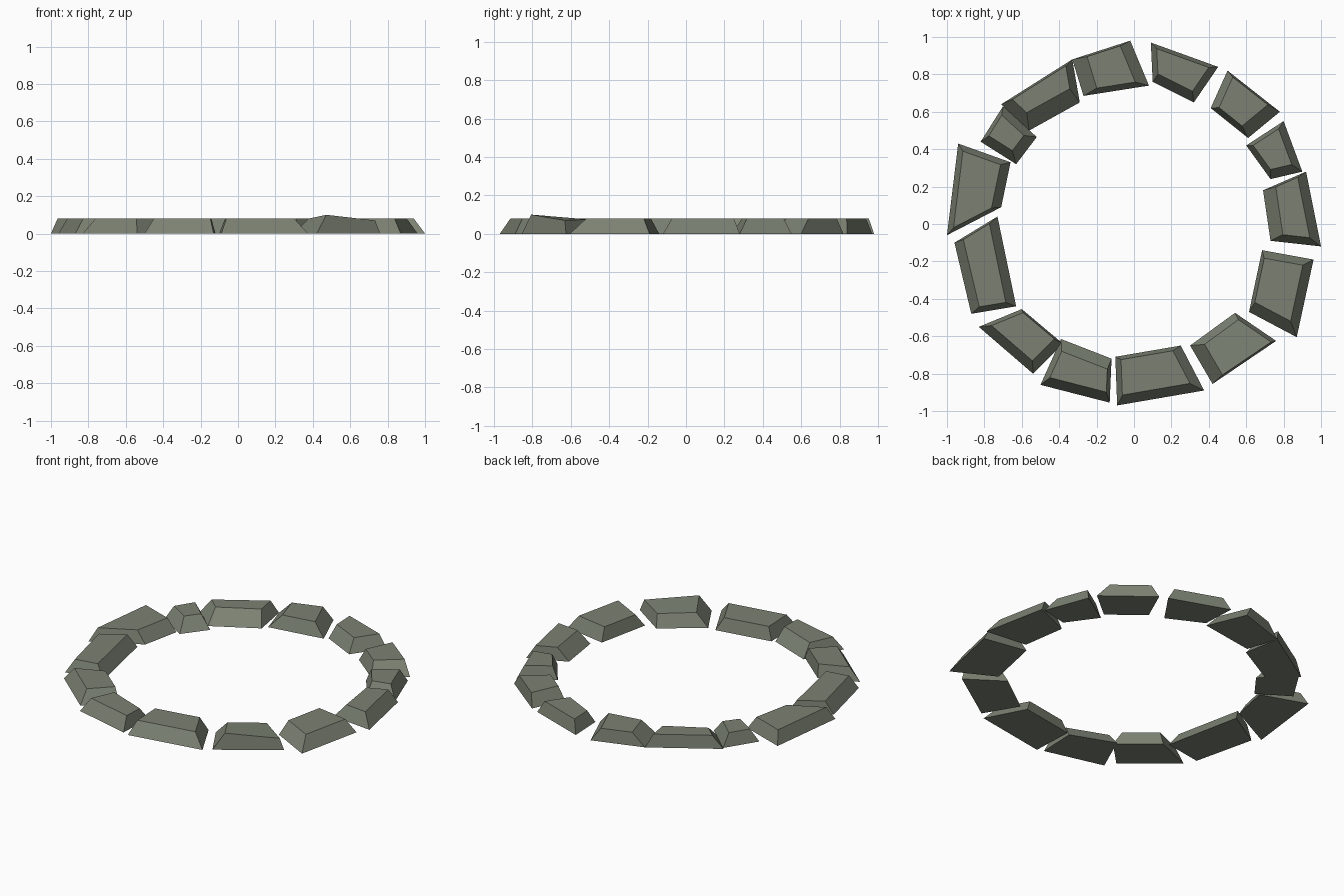
import bpy, bmesh
from mathutils import Vector
from mathutils.geometry import intersect_line_line_2d as _unused, intersect_line_line

if "Cube" in bpy.data.objects:
    bpy.data.objects.remove(bpy.data.objects["Cube"])

mat = bpy.data.materials.new("mossy_stone")
mat.diffuse_color = (0.2, 0.22, 0.17, 1)
mat.use_nodes = True
mat.node_tree.nodes["Principled BSDF"].inputs["Base Color"].default_value = mat.diffuse_color
count = 0


def stone(foot, insets, tops=(0.08, 0.08, 0.08, 0.08)):
    """Chamfered block. Corners: outer start, outer end, inner end, inner start.
    Insets pull in the top along the outer, end, inner and start sides."""
    global count
    count += 1
    pts = [Vector((x, y, 0)) for x, y in foot]
    lines = []
    for i, d in enumerate(insets):
        a, b = pts[i], pts[(i + 1) % 4]
        n = Vector((a.y - b.y, b.x - a.x, 0)).normalized() * d
        lines.append((a + n, b + n))
    bm = bmesh.new()
    low = [bm.verts.new(p) for p in pts]
    high = []
    for i in range(4):
        p = intersect_line_line(*lines[i - 1], *lines[i])[0]
        high.append(bm.verts.new((p.x, p.y, tops[i])))
    bm.faces.new(low[::-1])
    bm.faces.new(high)
    for i in range(4):
        j = (i + 1) % 4
        bm.faces.new((low[i], low[j], high[j], high[i]))
    mesh = bpy.data.meshes.new(f"ring_stone_{count:02d}")
    bm.to_mesh(mesh)
    bm.free()
    mesh.materials.append(mat)
    bpy.context.collection.objects.link(bpy.data.objects.new(mesh.name, mesh))


# East and north-east stones
stone([(1.0, -.12), (.92, .28), (.69, .18), (.73, -.09)], (.05, .01, .07, .04))
stone([(.90, .28), (.80, .55), (.60, .42), (.73, .24)], (.04, .02, .03, .05))
stone([(.78, .60), (.50, .82), (.41, .62), (.61, .46)], (.01, .04, .03, .07))
stone([(.45, .84), (.09, .97), (.10, .76), (.32, .65)], (.02, .03, .05, .04))
# North-west stones
stone([(-.02, .98), (-.33, .88), (-.27, .685), (.08, .74)], (.01, .08, .03, .06))
stone([(-.33, .88), (-.71, .64), (-.56, .50), (-.29, .65)], (.01, .06, .09, .04))
stone([(-.70, .63), (-.82, .44), (-.63, .32), (-.52, .465)], (.02, .05, .06, .04))
stone([(-.94, .43), (-1.0, -.06), (-.71, .09), (-.66, .33)], (.03, .02, .05, .03))
# South-west stones
stone([(-.96, -.10), (-.87, -.48), (-.63, -.44), (-.73, .04)], (.05, .03, .05, .01))
stone([(-.83, -.55), (-.54, -.80), (-.38, -.64), (-.60, -.455)], (.05, .05, .01, .02))
stone([(-.50, -.86), (-.13, -.955), (-.12, -.72), (-.39, -.615)], (.05, .02, .06, .03))
# South-east stones, one with a raised corner
stone([(-.09, -.97), (.375, -.89), (.25, -.65), (-.10, -.71)], (.05, .05, .02, .03))
stone([(.42, -.855), (.76, -.625), (.54, -.475), (.30, -.65)], (.01, .02, .04, .07),
      (.10, .07, .075, .08))
stone([(.87, -.605), (.96, -.19), (.685, -.14), (.615, -.47)], (.05, .04, .02, .06))
